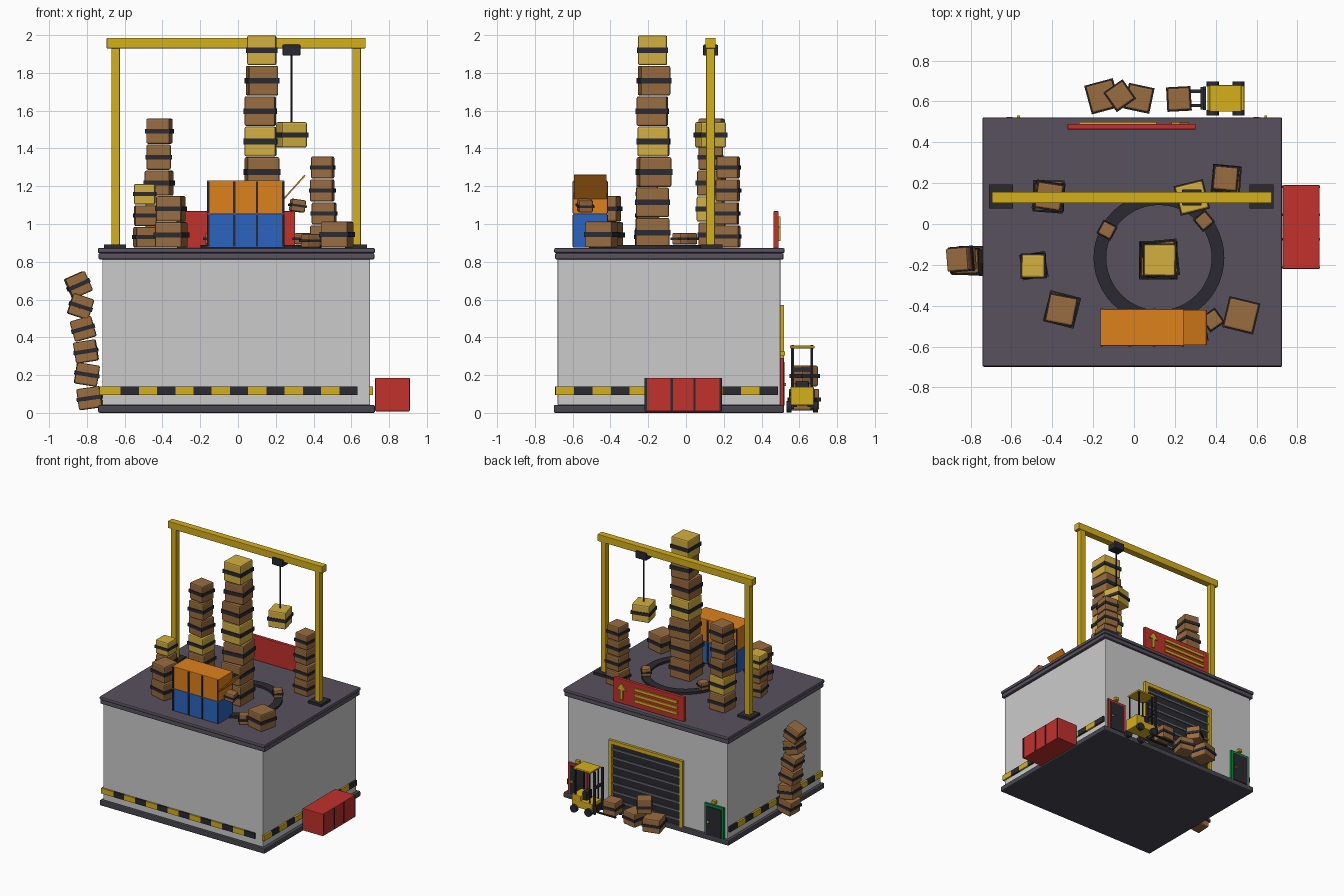
import bpy, bmesh, math, random
from math import radians
from mathutils import Matrix, Vector

if "Cube" in bpy.data.objects:
    bpy.data.objects.remove(bpy.data.objects["Cube"])

random.seed(4)
PAL = {'yellow': (212, 174, 33), 'dark': (46, 46, 52), 'roof': (88, 82, 94), 'brown': (152, 108, 66),
       'gold': (210, 174, 66), 'orange': (221, 128, 33), 'blue': (48, 100, 190), 'red': (192, 52, 48),
       'green': (20, 135, 65), 'trim': (74, 72, 80), 'slat': (105, 108, 116)}
MATS = {}


def paint(ob, color):
    if color is None:
        return
    if color not in MATS:
        MATS[color] = bpy.data.materials.new(color)
        MATS[color].diffuse_color = [(c / 255) ** 2.2 for c in PAL[color]] + [1]
    ob.data.materials.append(MATS[color])


def finish(name, bm, color, loc=(0, 0, 0), rot=(0, 0, 0), bevel=0):
    me = bpy.data.meshes.new(name)
    bm.to_mesh(me)
    bm.free()
    ob = bpy.data.objects.new(name, me)
    bpy.context.collection.objects.link(ob)
    ob.location = loc
    ob.rotation_euler = [radians(a) for a in rot]
    paint(ob, color)
    if bevel:
        m = ob.modifiers.new('bevel', 'BEVEL')
        m.width, m.segments = bevel, 2
    return ob


def block(name, c, size, color=None, rot=(0, 0, 0), bevel=0):
    bm = bmesh.new()
    bmesh.ops.create_cube(bm, size=1, matrix=Matrix.Diagonal((*size, 1)))
    return finish(name, bm, color, c, rot, bevel)


def span(name, x, y, z, color=None, bevel=0):
    lo, hi = Vector((x[0], y[0], z[0])), Vector((x[1], y[1], z[1]))
    return block(name, (lo + hi) / 2, hi - lo, color, bevel=bevel)


def rod(name, c, r, depth, color, axis='z', sides=12):
    bm = bmesh.new()
    bmesh.ops.create_cone(bm, cap_ends=True, segments=sides, radius1=r, radius2=r, depth=depth)
    return finish(name, bm, color, c, (90, 0, 0) if axis == 'y' else (0, 0, 0))


def crate(name, c, w, h, color='brown', rot=(0, 0, 0)):
    block(name, c, (w, w, h), color, rot, 0.009)
    block(name + '_strap', c, (w + .01, w + .01, h * .19), 'dark', rot)


def stack(name, x, y, z0, z1, w0, w1, colors, turn=0):
    n = len(colors)
    h = (z1 - z0) / n
    for i, k in enumerate(colors):
        w = w0 + (w1 - w0) * i / max(n - 1, 1)
        j = .006 if n > 1 else 0
        crate(f'{name}_crate_{i}', (x + random.uniform(-j, j), y + random.uniform(-j, j), z0 + h * (i + .5)),
              w, h - .004, 'gold' if k == 'g' else 'brown', (0, 0, turn + random.uniform(-7, 7)))


def container(name, c, color, along_y=False):
    dims = (.41, .18, .178)
    flip = (lambda v: (v[1], v[0], v[2])) if along_y else (lambda v: v)
    block(name, c, flip(dims), color, bevel=.004)
    for i, d in enumerate((-.198, -.06, .06, .198)):
        off = Vector(flip((d, 0, 0)))
        block(f'{name}_rib_{i}', Vector(c) + off, flip((.012, .186, .168)), 'dark')


# warehouse shell
span('base_slab', (-.74, .725), (-.70, .52), (0, .042), 'trim', .008)
span('warehouse_walls', (-.718, .70), (-.68, .50), (.04, .82), None, .006)
span('roof_lower_slab', (-.738, .722), (-.693, .517), (.812, .846), 'roof', .008)
span('roof_upper_slab', (-.742, .725), (-.698, .522), (.846, .873), 'roof', .008)

# hazard stripes on front, right and left walls
for i in range(14):
    x = -.718 + .0965 * (i + .5)
    block(f'front_stripe_{i}', (x, -.683, .117), (.0965, .02, .043), 'dark' if i % 2 else 'yellow')
for s, sx in (('right', .704), ('left', -.722)):
    for i in range(12):
        y = -.69 + .098 * (i + .5)
        block(f'{s}_stripe_{i}', (sx, y, .117), (.02, .098, .043), 'dark' if i % 2 else 'yellow')

# rear roller shutter
span('shutter_panel', (-.30, .295), (.495, .506), (.04, .54), 'dark')
for i in range(7):
    z = .085 + i * .068
    span(f'shutter_slat_{i}', (-.30, .295), (.50, .513), (z, z + .012), 'slat')
for n, x in (('left', -.316), ('right', .31)):
    span(f'shutter_frame_{n}', (x - .015, x + .015), (.495, .52), (.04, .57), 'yellow')
span('shutter_frame_top', (-.331, .325), (.495, .52), (.54, .57), 'yellow')

# rear side doors with lamps
for n, x, k in (('exit', -.61, 'green'), ('staff', .60, 'red')):
    span(f'{n}_door_frame', (x - .085, x + .085), (.495, .516), (.04, .29), k)
    span(f'{n}_door_panel', (x - .065, x + .065), (.50, .522), (.04, .27), 'dark')
    block(f'{n}_door_handle', (x + .045, .524, .15), (.014, .012, .014), 'yellow')
    block(f'{n}_door_lamp', (x, .511, .315), (.03, .025, .022), 'yellow')

# roof sign with arrow and plain bars
span('sign_board', (-.325, .302), (.463, .490), (.873, 1.068), 'red', .004)
bm = bmesh.new()
arrow = [(-.012, .91), (.012, .91), (.012, .985), (.042, .985), (0, 1.04), (-.042, .985), (-.012, .985)]
face = bm.faces.new([bm.verts.new((.225 + x, .488, z)) for x, z in arrow])
ext = bmesh.ops.extrude_face_region(bm, geom=[face])
bmesh.ops.translate(bm, vec=(0, .012, 0), verts=[v for v in ext['geom'] if isinstance(v, bmesh.types.BMVert)])
bmesh.ops.recalc_face_normals(bm, faces=bm.faces)
finish('sign_arrow', bm, 'yellow')
for i in range(3):
    z = .917 + i * .045
    span(f'sign_bar_{i}', (-.27, .11), (.488, .50), (z, z + .022), 'yellow')

# gantry crane
GY = .13
for n, x in (('left', -.648), ('right', .628)):
    block(f'gantry_foot_{n}', (x - .003, GY + .005, .882), (.117, .117, .02), 'dark')
    block(f'gantry_post_{n}', (x, GY, 1.41), (.044, .046, 1.06), 'yellow', bevel=.003)
span('gantry_beam', (-.695, .675), (GY - .027, GY + .027), (1.93, 1.985), 'yellow', .003)
block('hoist_trolley', (.283, GY, 1.92), (.095, .08, .058), 'dark', bevel=.006)
rod('hoist_cable', (.283, GY, 1.72), .005, .37, 'dark', sides=8)
crate('hoisted_crate', (.283, GY, 1.472), .138, .135, 'gold', (0, 0, 14))

# ring conveyor on the roof
bm = bmesh.new()
N = 48
rings = [[bm.verts.new((r * math.cos(2 * math.pi * i / N), r * math.sin(2 * math.pi * i / N), z)) for i in range(N)]
         for r, z in ((.32, 0), (.32, .018), (.258, .018), (.258, 0))]
for a in range(4):
    p, q = rings[a], rings[(a + 1) % 4]
    for i in range(N):
        j = (i + 1) % N
        bm.faces.new((p[i], p[j], q[j], q[i]))
bmesh.ops.recalc_face_normals(bm, faces=bm.faces)
finish('ring_conveyor', bm, 'dark', (.122, -.165, .872))
for i, (x, y, a) in enumerate(((-.132, -.03, -28), (.343, .015, 40))):
    crate(f'conveyor_crate_{i}', (x, y, .922), .068, .062, 'brown', (0, 0, a))

# crate stacks on the roof, g marks a golden crate
R = .873
stack('tower', .122, -.173, R, 2.0, .178, .153, 'bbbgbbg', 2)
stack('back_left', -.42, .135, R, 1.56, .142, .125, 'bgbbb', -6)
stack('left', -.495, -.205, R, 1.215, .115, .112, 'bbg', 4)
stack('front_left', -.35, -.422, R, 1.15, .145, .135, 'bb', -8)
stack('back_right', .45, .22, R, 1.36, .128, .115, 'bbbb', -3)
stack('front_right', .525, -.447, R, 1.015, .146, .146, 'b', -8)

# shipping containers, one with a raised end door and spilled crates
container('blue_container', (.04, -.507, .964), 'blue')
container('orange_container', (.04, -.507, 1.142), 'orange')
container('red_container', (.818, -.015, .097), 'red', True)
block('container_open_door', (.30, -.507, 1.197), (.165, .172, .008), 'orange', (0, -48, 0))
crate('spilling_crate', (.315, -.535, 1.097), .076, .066, 'brown', (0, 8, 10))
crate('spilled_crate', (.385, -.47, .911), .078, .074, 'brown', (0, 0, 35))

# leaning stack against the left wall
lean = [(-.785, .078, -8), (-.80, .203, -9), (-.805, .325, -9), (-.82, .445, -16), (-.833, .563, -18), (-.845, .678, -24)]
for i, (x, z, a) in enumerate(lean):
    crate(f'leaning_crate_{i}', (x, -.178 + random.uniform(-.008, .008), z), .124 - i * .002, .113, 'brown',
          (0, -a if i in (1, 4) else a, random.uniform(-5, 5)))

# loose crates behind the building
for i, (x, y, z, w, a) in enumerate(((-.155, .625, .072, .135, 15), (.025, .615, .068, .118, -12),
                                     (-.07, .628, .195, .106, 35), (.22, .612, .10, .11, 3))):
    crate(f'yard_crate_{i}', (x, y, z), w, .11, 'brown', (0, 0, a))

# forklift facing -x
FY = .615
span('forklift_chassis', (.36, .54), (FY - .062, FY + .062), (.04, .10), 'yellow', .006)
span('forklift_counterweight', (.46, .54), (FY - .062, FY + .062), (.09, .138), 'yellow', .006)
span('forklift_seat', (.425, .465), (FY - .035, FY + .035), (.10, .17), 'dark', .006)
span('forklift_roof', (.37, .525), (FY - .065, FY + .065), (.342, .356), 'yellow', .003)
span('forklift_mast_bridge', (.338, .352), (FY - .05, FY + .05), (.22, .24), 'dark')
span('forklift_carriage', (.326, .34), (FY - .055, FY + .055), (.04, .09), 'dark')
for s in (-1, 1):
    n = 'left' if s < 0 else 'right'
    block(f'forklift_mast_{n}', (.345, FY + s * .05, .19), (.016, .014, .34), 'dark')
    block(f'forklift_fork_{n}', (.25, FY + s * .035, .036), (.17, .016, .009), 'dark')
    for e, x in (('front', .385), ('rear', .512)):
        rod(f'forklift_{e}_wheel_{n}', (x, FY + s * .07, .032), .03, .026, 'dark', 'y', 16)
        block(f'forklift_{e}_pillar_{n}', (x, FY + s * .054, .22), (.009, .009, .25), 'dark')

for m in bpy.data.materials:
    if m.users and not m.is_grease_pencil:
        m.use_nodes = True
        m.node_tree.nodes["Principled BSDF"].inputs["Base Color"].default_value = m.diffuse_color
